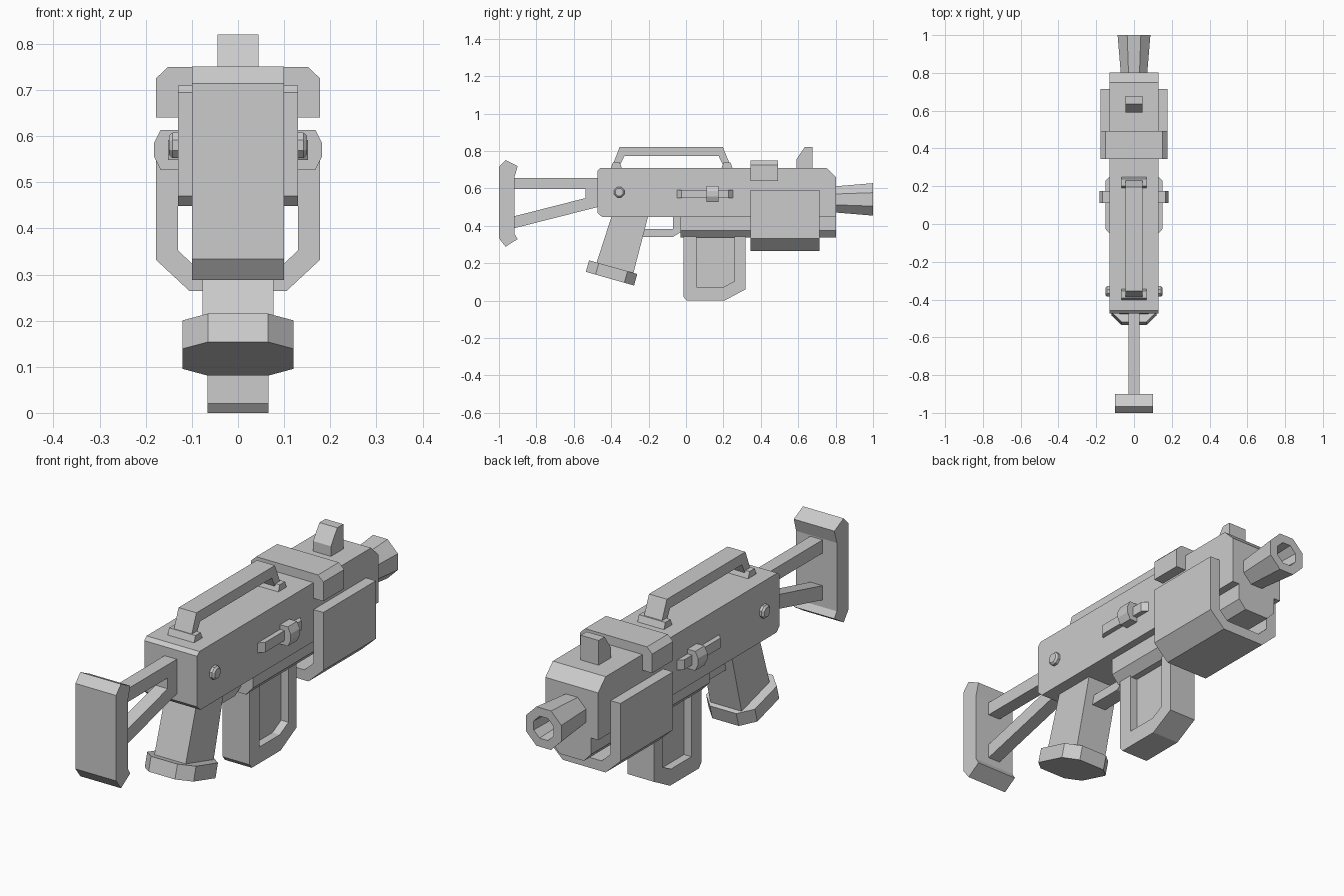
import bpy, bmesh
from math import sin, cos, pi

if "Cube" in bpy.data.objects:
    bpy.data.objects.remove(bpy.data.objects["Cube"])


def finish(name, bm, mirror=False):
    bmesh.ops.recalc_face_normals(bm, faces=bm.faces[:])
    me = bpy.data.meshes.new(name)
    bm.to_mesh(me)
    bm.free()
    ob = bpy.data.objects.new(name, me)
    bpy.context.collection.objects.link(ob)
    if mirror:
        ob.modifiers.new("Mirror", 'MIRROR')
    return ob


def place(axis, p, d):
    """2D profile point p at depth d along the axis."""
    return {'x': (d, p[0], p[1]), 'y': (p[0], d, p[1]), 'z': (p[0], p[1], d)}[axis]


def prism(name, axis, pts, lo, hi, mirror=False):
    bm = bmesh.new()
    a = [bm.verts.new(place(axis, p, lo)) for p in pts]
    b = [bm.verts.new(place(axis, p, hi)) for p in pts]
    bm.faces.new(a)
    bm.faces.new(b)
    for i in range(len(pts)):
        j = (i + 1) % len(pts)
        bm.faces.new((a[i], a[j], b[j], b[i]))
    return finish(name, bm, mirror)


def side(name, pts, half):
    """Side profile in (y, z), extruded evenly across x."""
    return prism(name, 'x', pts, -half, half)


def sym(pts):
    """Complete a right-hand half profile with its mirror image."""
    return pts + [(-x, z) for x, z in reversed(pts)]


def lathe(name, axis, centre, rings, mirror=False, sides=8):
    """Eight-sided turned part; rings are (depth, radius)."""
    bm = bmesh.new()
    loops = []
    for d, r in rings:
        ang = [2 * pi * (i + 0.5) / sides for i in range(sides)]
        loops.append([bm.verts.new(place(axis, (centre[0] + r * cos(t), centre[1] + r * sin(t)), d))
                      for t in ang])
    for a, b in zip(loops, loops[1:]):
        for i in range(sides):
            j = (i + 1) % sides
            bm.faces.new((a[i], a[j], b[j], b[i]))
    bm.faces.new(loops[0])
    bm.faces.new(loops[-1])
    return finish(name, bm, mirror)


# Shoulder stock: butt pad and forked strut
side("butt_pad", [(-1, .334), (-1, .714), (-.965, .751), (-.90, .719), (-.917, .66),
                  (-.917, .356), (-.90, .329), (-.965, .288)], .1)
side("stock_strut", [(-.93, .655), (-.45, .655), (-.45, .507), (-.473, .5), (-.93, .384),
                     (-.93, .448), (-.537, .548), (-.537, .596), (-.93, .596)], .03)

# Main body and narrower lower body
side("receiver", [(-.473, .47), (-.473, .695), (-.457, .71), (.75, .71), (.803, .658),
                  (.803, .448), (-.45, .448)], .13)
prism("lower_body", 'y', sym([(.095, .46), (.095, .375), (.06, .337)]), -.03, .803)

# Handguard shell and top clamp wrap the body
prism("handguard", 'y', sym([(.13, .59), (.178, .59), (.178, .332), (.105, .264)])
      + [(-.13, .59), (-.13, .352), (-.085, .31), (.085, .31), (.13, .352)], .345, .715)
prism("top_clamp", 'y', sym([(.13, .64), (.178, .64), (.178, .725), (.152, .75)])
      + [(-.13, .64), (-.13, .705), (.13, .705)], .345, .492)

# Flared muzzle with bore
lathe("muzzle", 'y', (0, .541), [(.79, .075), (1, .094), (1, .053), (.86, .045)])

# Front sight
side("front_sight", [(.59, .7), (.59, .755), (.635, .82), (.677, .82), (.677, .7)], .044)

# Carry handle with its two feet
side("carry_handle", [(-.40, .705), (-.355, .82), (.197, .82), (.245, .705), (.208, .705),
                      (.175, .772), (-.33, .772), (-.362, .705)], .044)
for name, y0, y1 in (("rear_handle_foot", -.405, -.34), ("front_handle_foot", .187, .252)):
    side(name, [(y0, .7), (y0 + .014, .738), (y1 - .014, .738), (y1, .7)], .065)

# Side details on both flanks
lathe("body_pin", 'x', (-.357, .58), [(.12, .03), (.142, .03), (.15, .022)], True)
prism("bolt_slot", 'z', [(.125, -.055), (.152, -.025), (.152, .228), (.125, .255)], .548, .592, True)
prism("bolt_knob", 'y', [(.125, .527), (.168, .527), (.182, .556), (.182, .585),
                         (.168, .613), (.125, .613)], .11, .175, True)

# Pistol grip and its tilted octagonal base
side("grip", [(-.395, .46), (-.20, .46), (-.283, .14), (-.482, .19)], .077)
base = prism("grip_base", 'z', sym([(.065, -.134), (.12, -.08), (.12, .08), (.065, .134)]), -.032, .032)
base.location = (0, -.398, .148)
base.rotation_euler.x = -.276

# Trigger guard
side("trigger_guard", [(-.26, .34), (-.07, .34), (-.03, .365), (-.03, .46), (-.07, .46),
                       (-.07, .382), (-.25, .382)], .035)

# Magazine: outer frame with a recessed centre panel
side("magazine_frame", [(-.013, .36), (-.013, .02), (.003, 0), (.206, 0), (.318, .06), (.318, .36),
                        (.26, .36), (.26, .104), (.2, .072), (.056, .072), (.056, .36)], .066)
side("magazine_panel", [(.05, .06), (.2, .06), (.265, .1), (.265, .36), (.05, .36)], .03)
